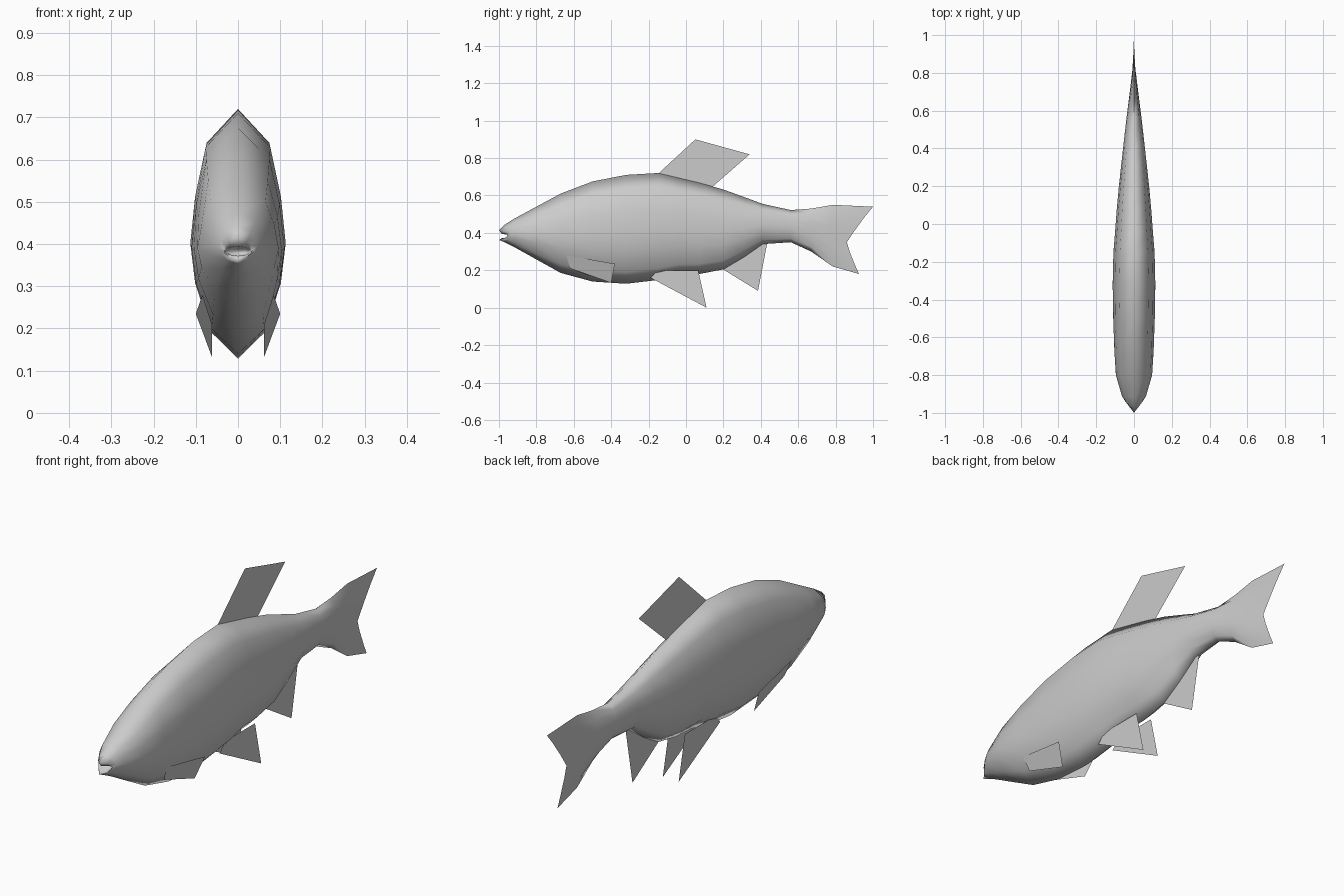
import bpy, bmesh, math

if "Cube" in bpy.data.objects:
    bpy.data.objects.remove(bpy.data.objects["Cube"], do_unlink=True)

# One plain grey for the whole fish
grey = bpy.data.materials.new("plain grey")
grey.use_nodes = True
GREY = (0.6, 0.6, 0.6, 1)
grey.diffuse_color = GREY
grey.node_tree.nodes["Principled BSDF"].inputs["Base Color"].default_value = GREY


def finish(name, bm):
    mesh = bpy.data.meshes.new(name)
    bm.to_mesh(mesh)
    bm.free()
    mesh.materials.append(grey)
    obj = bpy.data.objects.new(name, mesh)
    bpy.context.collection.objects.link(obj)
    return obj


# Half cross-section: (fraction of height from the back down, fraction of half width)
SECTION = [(0, 0), (0.14, 0.68), (0.34, 0.90), (0.53, 1.0), (0.69, 0.90), (0.89, 0.57), (1, 0)]

# Body stations: y, back z, belly z, half width, how far the sides sweep backwards
STATIONS = [
    (-0.940, 0.388, 0.374, 0.025, 0.010),   # inside of the mouth
    (-0.985, 0.395, 0.372, 0.030, 0.040),   # inner lip
    (-1.000, 0.415, 0.362, 0.034, 0.045),   # outer lip
    (-0.975, 0.440, 0.352, 0.046, 0.035),
    (-0.920, 0.475, 0.325, 0.064, 0.010),
    (-0.800, 0.540, 0.258, 0.096, 0),
    (-0.670, 0.610, 0.186, 0.104, 0),
    (-0.500, 0.675, 0.140, 0.110, 0),
    (-0.320, 0.710, 0.128, 0.113, 0),
    (-0.150, 0.720, 0.148, 0.109, 0),
    (-0.040, 0.694, 0.175, 0.100, 0),
    (0.070, 0.668, 0.180, 0.092, 0),
    (0.200, 0.632, 0.205, 0.080, 0),
    (0.310, 0.592, 0.270, 0.068, 0),
    (0.410, 0.555, 0.340, 0.057, 0),
    (0.560, 0.522, 0.350, 0.040, 0),
    (0.670, 0.530, 0.300, 0.026, 0),
    (0.785, 0.550, 0.220, 0.012, 0),
]
# Rear edge of the forked tail, from the upper tip to the lower tip (y, z)
TAIL_EDGE = [(1.0, 0.54), (0.955, 0.485), (0.90, 0.41), (0.86, 0.35),
             (0.875, 0.30), (0.905, 0.225), (0.925, 0.18)]

# Body with tail, lofted ring by ring
bm = bmesh.new()
rings = []
for y, top, low, half, sweep in STATIONS:
    right = [(half * w, y + sweep * w, top + (low - top) * t) for t, w in SECTION]
    left = [(-x, yy, z) for x, yy, z in right[-2:0:-1]]
    rings.append([bm.verts.new(p) for p in right + left])
edge = [(0, y, z) for y, z in TAIL_EDGE]
rings.append([bm.verts.new(p) for p in edge + edge[-2:0:-1]])
n = len(rings[0])
for a, b in zip(rings, rings[1:]):
    for i in range(n):
        j = (i + 1) % n
        bm.faces.new((a[i], a[j], b[j], b[i]))
bm.faces.new(rings[0])
bmesh.ops.remove_doubles(bm, verts=bm.verts, dist=0.0005)
bmesh.ops.recalc_face_normals(bm, faces=bm.faces)
body = finish("body_and_tail", bm)
bpy.ops.object.select_all(action='DESELECT')
bpy.context.view_layer.objects.active = body
body.select_set(True)
bpy.ops.object.shade_smooth_by_angle(angle=math.radians(100))


# Fins: flat single-sheet blades
def fin(name, points):
    bm = bmesh.new()
    bm.faces.new([bm.verts.new(p) for p in points])
    return finish(name, bm)


fin("dorsal_fin", [(0, -0.15, 0.715), (0, 0.05, 0.90), (0, 0.34, 0.82), (0, 0.14, 0.645)])
fin("anal_fin", [(0, 0.19, 0.21), (0, 0.385, 0.09), (0, 0.435, 0.35), (0, 0.38, 0.35)])

for side, s in (("left", 1), ("right", -1)):
    fin(side + "_pelvic_fin", [(s * 0.04, -0.19, 0.16), (s * 0.04, 0.11, 0.0),
                               (s * 0.04, 0.065, 0.20), (s * 0.04, -0.15, 0.20)])
    fin(side + "_pectoral_fin", [(s * 0.084, -0.64, 0.28), (s * 0.062, -0.62, 0.21),
                                 (s * 0.062, -0.40, 0.133), (s * 0.10, -0.38, 0.235)])
